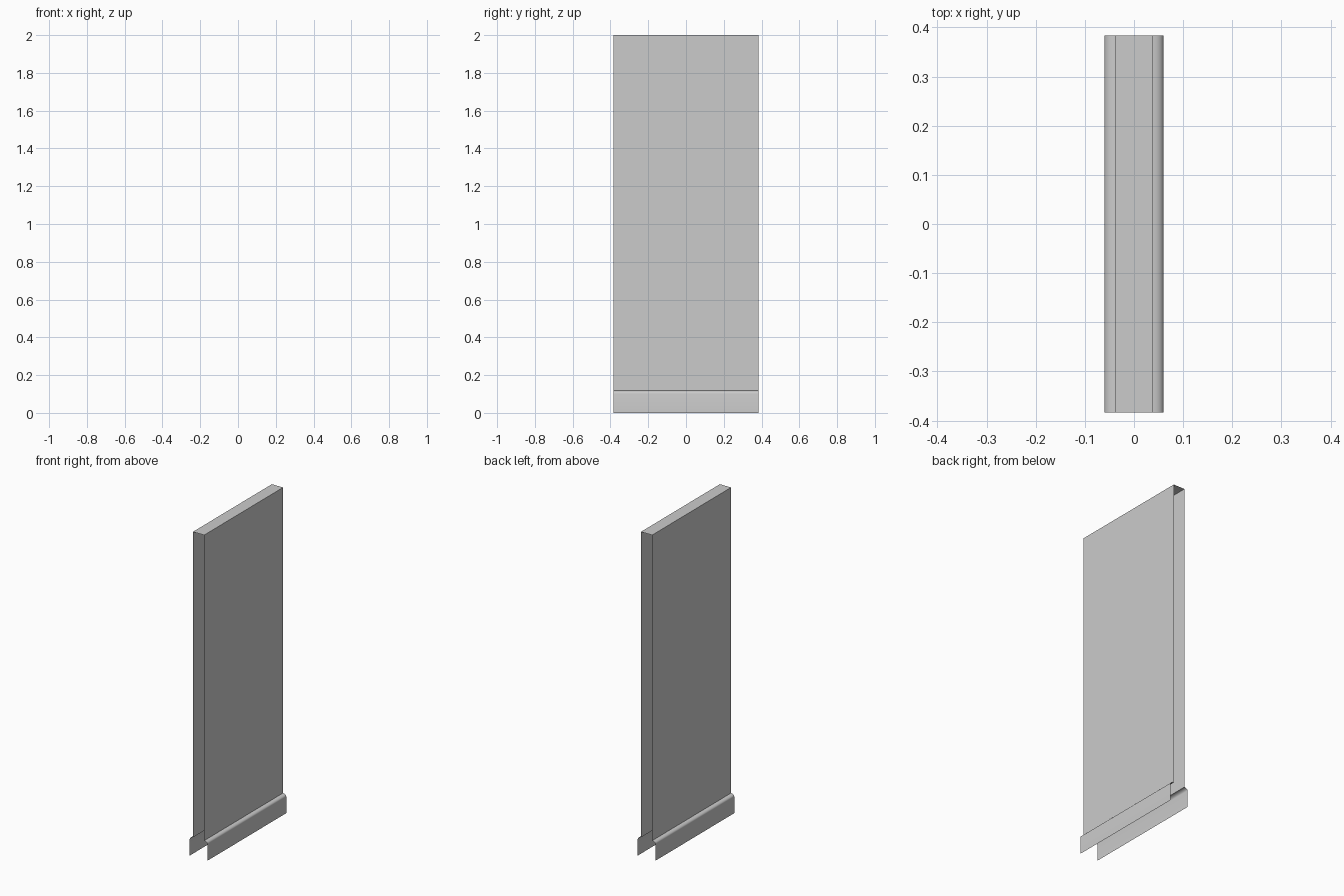
import bpy, math

if "Cube" in bpy.data.objects:
    bpy.data.objects.remove(bpy.data.objects["Cube"])

HALF_LEN = 0.384      # half length along y
WALL_X = 0.038        # half thickness of the wall
SKIRT_X = 0.06        # outer face of the skirting
SKIRT_Z = 0.118       # top of the skirting
ROUND_H = 0.016       # height of the rounded skirting edge


def extrude_profile(name, profile):
    """Open sheet made by sweeping an (x, z) profile along y."""
    n = len(profile)
    verts = [(x, y, z) for y in (-HALF_LEN, HALF_LEN) for x, z in profile]
    faces = [(i, i + 1, n + i + 1, n + i) for i in range(n - 1)]
    mesh = bpy.data.meshes.new(name)
    mesh.from_pydata(verts, [], faces)
    obj = bpy.data.objects.new(name, mesh)
    bpy.context.collection.objects.link(obj)
    bpy.ops.object.select_all(action='DESELECT')
    obj.select_set(True)
    bpy.context.view_layer.objects.active = obj
    bpy.ops.object.shade_smooth_by_angle(angle=math.radians(35))
    return obj


# Wall shell: two sides and a top, open at the ends and underneath
extrude_profile("wall_panel", [(-WALL_X, SKIRT_Z), (-WALL_X, 2.0),
                               (WALL_X, 2.0), (WALL_X, SKIRT_Z)])

# Skirting board: flat face with a rounded top edge, mirrored to the other side
steps = 6
arc = [(-WALL_X - (SKIRT_X - WALL_X) * math.cos(a),
        SKIRT_Z - ROUND_H + ROUND_H * math.sin(a))
       for a in (math.pi / 2 * i / steps for i in range(steps + 1))]
skirting = extrude_profile("skirting_board", [(-SKIRT_X, 0.0)] + arc)
mirror = skirting.modifiers.new("mirror", 'MIRROR')
mirror.use_axis = (True, False, False)
mirror.use_mirror_merge = False
